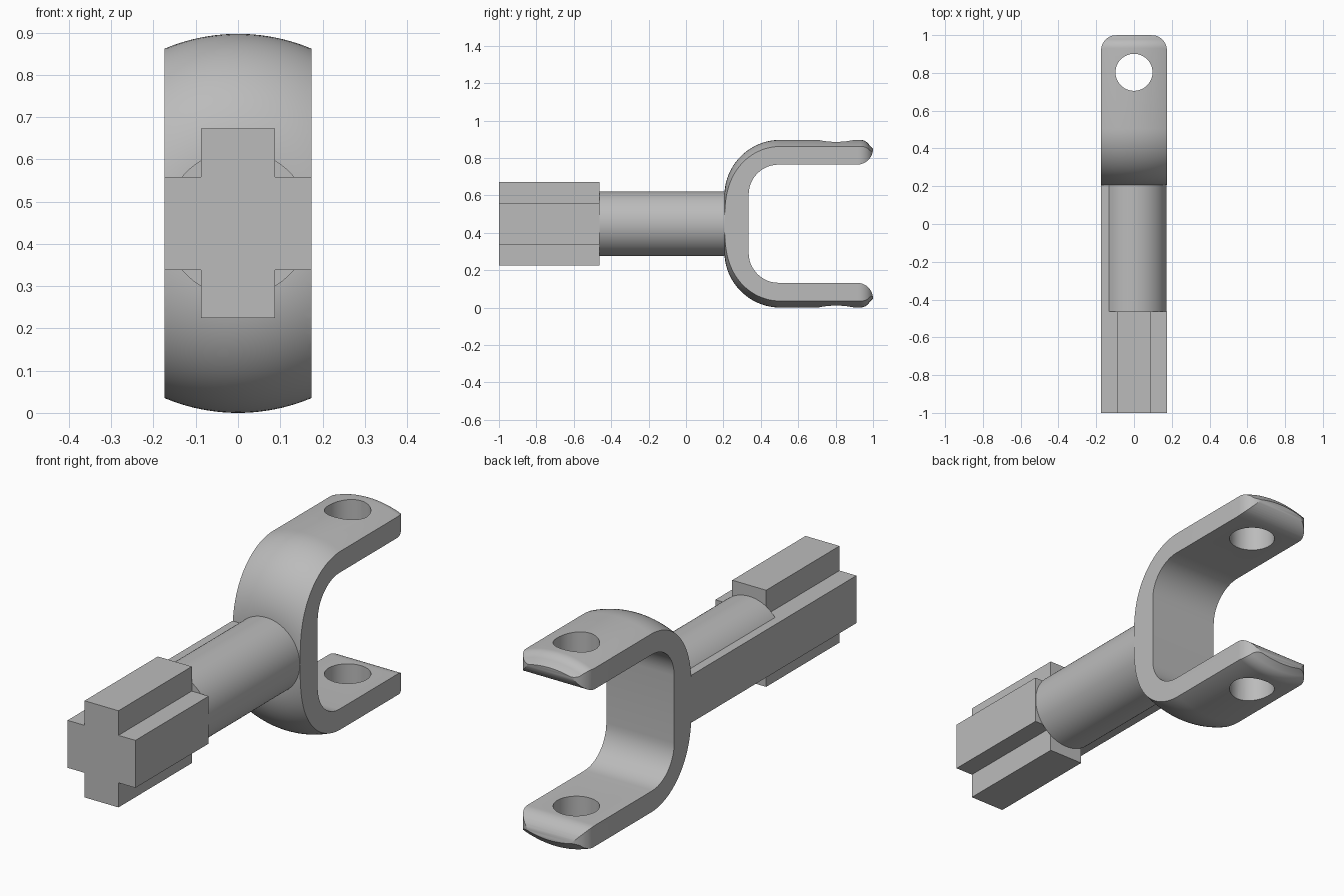
import bpy, bmesh, math
from mathutils import Vector

if "Cube" in bpy.data.objects:
    bpy.data.objects.remove(bpy.data.objects["Cube"])

CZ = 0.4485          # height of the long axis
HW = 0.174           # half width of the part
steel = bpy.data.materials.new("grey steel")
steel.diffuse_color = (0.5, 0.5, 0.5, 1)
steel.use_nodes = True
steel.node_tree.nodes["Principled BSDF"].inputs["Base Color"].default_value = steel.diffuse_color


def make(name, bm):
    bmesh.ops.recalc_face_normals(bm, faces=bm.faces)
    me = bpy.data.meshes.new(name)
    bm.to_mesh(me)
    bm.free()
    me.materials.append(steel)
    ob = bpy.data.objects.new(name, me)
    bpy.context.collection.objects.link(ob)
    return ob


def prism(name, points, offset):
    """Close a planar outline and extrude it along offset."""
    bm = bmesh.new()
    face = bm.faces.new([bm.verts.new(p) for p in points])
    ext = bmesh.ops.extrude_face_region(bm, geom=[face])
    verts = [g for g in ext["geom"] if isinstance(g, bmesh.types.BMVert)]
    bmesh.ops.translate(bm, verts=verts, vec=Vector(offset))
    return make(name, bm)


def lathe(name, profile, steps=96):
    """Revolve (radius, y) rings around the long axis, with flat end caps."""
    bm = bmesh.new()
    rings = []
    for r, y in profile:
        rings.append([bm.verts.new((r * math.cos(a), y, CZ + r * math.sin(a)))
                      for a in (2 * math.pi * i / steps for i in range(steps))])
    for a, b in zip(rings, rings[1:]):
        for i in range(steps):
            j = (i + 1) % steps
            bm.faces.new((a[i], a[j], b[j], b[i]))
    bm.faces.new(rings[0])
    bm.faces.new(rings[-1])
    return make(name, bm)


def arc(cu, cv, r, start, end, n=12):
    return [(cu + r * math.cos(math.radians(start + (end - start) * i / n)),
             cv + r * math.sin(math.radians(start + (end - start) * i / n)))
            for i in range(n + 1)]


def combine(ob, tool, operation):
    """Apply a boolean and remove the tool."""
    mod = ob.modifiers.new("cut", 'BOOLEAN')
    mod.operation, mod.solver, mod.object = operation, 'EXACT', tool
    bpy.context.view_layer.update()
    dep = bpy.context.evaluated_depsgraph_get()
    me = bpy.data.meshes.new_from_object(ob.evaluated_get(dep))
    ob.modifiers.clear()
    ob.data = me
    bpy.data.objects.remove(tool)


# Cross-shaped head
a, b, h, v = 0.087, HW, 0.11, 0.224
cross = [(a, v), (a, h), (b, h), (b, -h), (a, -h), (a, -v),
         (-a, -v), (-a, -h), (-b, -h), (-b, h), (-a, h), (-a, v)]
head = prism("cross_head", [(x, -1, CZ + z) for x, z in cross], (0, 0.537, 0))

# Round shaft with a flat rib along its left side
shaft = lathe("shaft", [(0.1725, -0.463), (0.1725, 0.207)])
rib = prism("rib", [(-HW, -0.463, CZ - h), (0, -0.463, CZ - h),
                    (0, -0.463, CZ + h), (-HW, -0.463, CZ + h)], (0, 0.67, 0))
combine(shaft, rib, 'UNION')

# Fork: crowned outer body
outer = arc(0.1485, 0.505, 0.30, -90, 0, 24) + arc(0.3885, 0.93, 0.06, 0, 60, 8)
outer += [(0.40, 1.0)]
fork = lathe("fork", outer, 160)

# Fork: flat sides and rounded tip corners, seen from above
plan = [(-HW, 0.1), (HW, 0.1)] + arc(HW - 0.08, 0.92, 0.08, 0, 90)
plan += arc(0.08 - HW, 0.92, 0.08, 90, 180)
combine(fork, prism("plan", [(x, y, -0.2) for x, y in plan], (0, 0, 1.4)), 'INTERSECT')

# Fork: inner slot with rounded corners and rolled tip edges
upper = arc(0.495, 0.156, 0.16, 180, 90) + arc(0.915, 0.401, 0.085, -90, 0)
upper += [(1.1, 0.401)]
slot = upper + [(y, -z) for y, z in reversed(upper)]
combine(fork, prism("slot", [(-0.4, y, CZ + z) for y, z in slot], (0.8, 0, 0)), 'DIFFERENCE')

# Fork: pin holes through both arms
hole = [(x, y, -0.2) for x, y in arc(0, 0.803, 0.098, 0, 360, 48)[:-1]]
combine(fork, prism("hole", hole, (0, 0, 1.4)), 'DIFFERENCE')

# Smooth curved faces, keep hard edges
for ob in (head, shaft, fork):
    bpy.ops.object.select_all(action='DESELECT')
    ob.select_set(True)
    bpy.context.view_layer.objects.active = ob
    bpy.ops.object.shade_smooth_by_angle(angle=math.radians(25))
